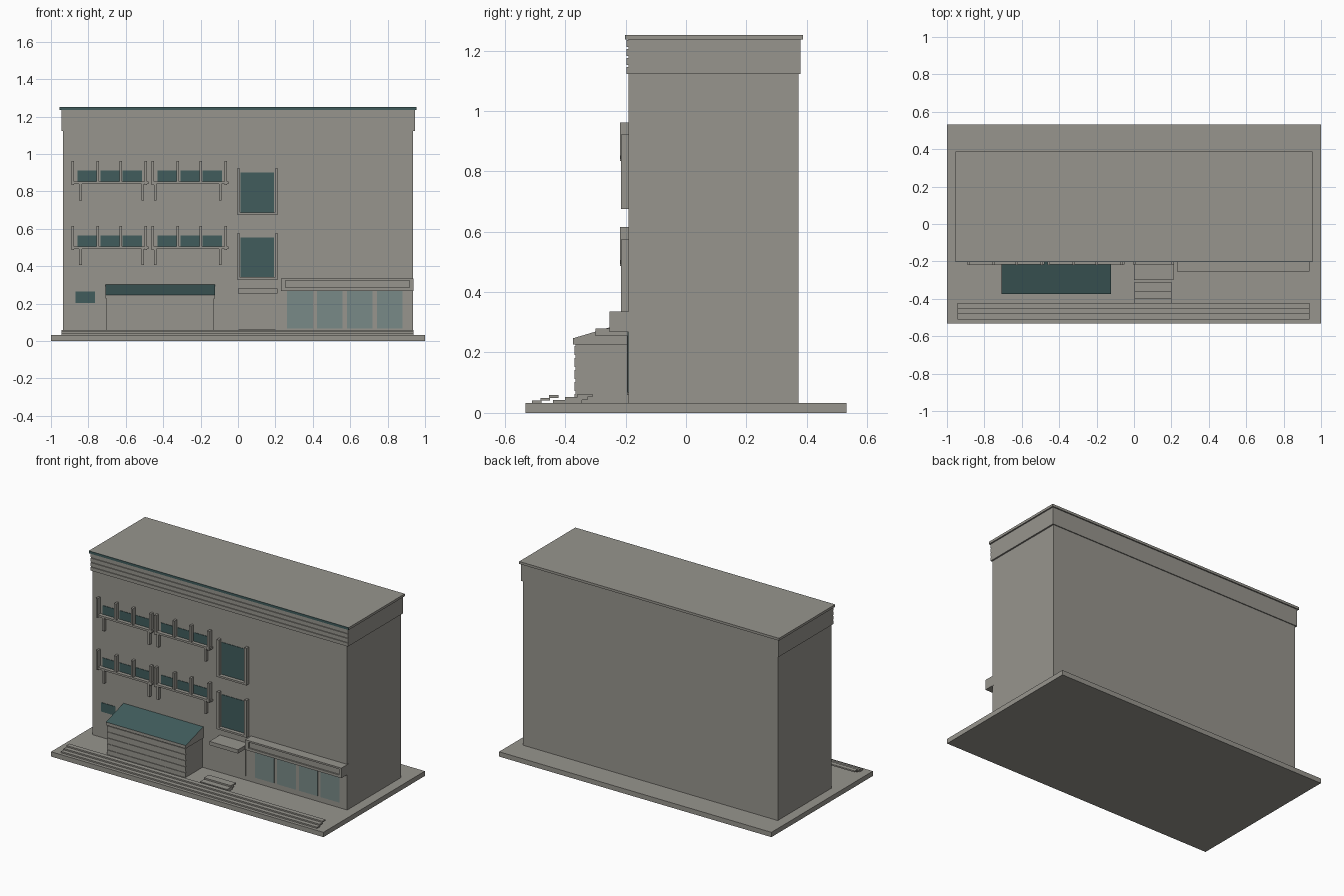
import bpy, bmesh

if "Cube" in bpy.data.objects:
    bpy.data.objects.remove(bpy.data.objects["Cube"])


def material(name, rgb):
    m = bpy.data.materials.new(name)
    m.diffuse_color = (*rgb, 1)
    m.use_nodes = True
    m.node_tree.nodes["Principled BSDF"].inputs["Base Color"].default_value = m.diffuse_color
    return m


STONE = material("warm grey stone", (0.31, 0.30, 0.27))
TEAL = material("dark teal", (0.052, 0.108, 0.108))
GLASS = material("pale shop glass", (0.19, 0.255, 0.245))


def boxes(name, items, mat=STONE):
    """One object from boxes given as (x0, x1, y0, y1, z0, z1)."""
    bm = bmesh.new()
    for x0, x1, y0, y1, z0, z1 in items:
        v = [bm.verts.new((x, y, z)) for z in (z0, z1)
             for x, y in ((x0, y0), (x1, y0), (x1, y1), (x0, y1))]
        bm.faces.new(v[3::-1])
        bm.faces.new(v[4:])
        for i in range(4):
            j = (i + 1) % 4
            bm.faces.new((v[i], v[j], v[j + 4], v[i + 4]))
    return finish(name, bm, mat)


def finish(name, bm, *mats):
    me = bpy.data.meshes.new(name)
    bm.to_mesh(me)
    bm.free()
    for m in mats:
        me.materials.append(m)
    ob = bpy.data.objects.new(name, me)
    bpy.context.collection.objects.link(ob)
    return ob


def prism(name, profile, x0, x1, *mats):
    """Extrude a (y, z) profile along x."""
    bm = bmesh.new()
    a = [bm.verts.new((x0, y, z)) for y, z in profile]
    b = [bm.verts.new((x1, y, z)) for y, z in profile]
    bm.faces.new(a)
    bm.faces.new(b[::-1])
    for i in range(len(a)):
        j = (i + 1) % len(a)
        bm.faces.new((a[i], b[i], b[j], a[j]))
    bmesh.ops.recalc_face_normals(bm, faces=bm.faces)
    return finish(name, bm, *mats)


WALL = -0.19   # front wall plane

# Plinth and main block
boxes("plinth", [(-1, 1, -0.532, 0.532, 0, 0.032)])
boxes("main_block", [(-0.935, 0.935, WALL, 0.373, 0.032, 1.13)])

# Parapet with shallow grooves along the front, and the roof slab
boxes("parapet", [(-0.945, 0.945, -0.191, 0.379, 1.122, 1.237)])
boxes("parapet_bands", [(-0.945, 0.945, -0.197, -0.19, z, z + 0.023)
                        for z in (1.122, 1.152, 1.182, 1.212)])
boxes("roof_slab", [(-0.954, 0.954, -0.2, 0.387, 1.236, 1.252)])
boxes("roof_front_trim", [(-0.954, 0.954, -0.202, -0.2, 1.236, 1.252)], TEAL)

# Two rows of balcony windows in two bays
for floor, dz in (("lower", 0), ("upper", 0.347)):
    panes, posts, sills, brackets = [], [], [], []
    for x in (-0.884, -0.456):
        for a, b in ((0.025, 0.13), (0.148, 0.254), (0.266, 0.37)):
            panes.append((x + a, x + b, WALL - 0.003, WALL, 0.5 + dz, 0.564 + dz))
        for k, px in enumerate((0, 0.134, 0.257, 0.39)):
            low = 0.487 if k in (0, 3) else 0.505
            posts.append((x + px - 0.007, x + px + 0.007, -0.219, WALL,
                          low + dz, 0.615 + dz))
        sills.append((x, x + 0.405, -0.217, WALL, 0.493 + dz, 0.506 + dz))
        for px in (0.042, 0.375 if x < -0.5 else 0.362):
            brackets.append((x + px - 0.007, x + px + 0.007, -0.212, WALL,
                             0.405 + dz, 0.494 + dz))
    brackets[2] = (-0.45, -0.436) + brackets[2][2:]
    boxes(floor + "_window_panes", panes, TEAL)
    boxes(floor + "_window_posts", posts)
    boxes(floor + "_window_sills", sills)
    boxes(floor + "_window_brackets", brackets)

    # Tall stair window
    z = 0.328 + dz
    boxes(floor + "_stair_window", [(0.014, 0.192, WALL - 0.003, WALL, z + 0.013, z + 0.226)], TEAL)
    boxes(floor + "_stair_frame", [
        (-0.006, 0.01, -0.216, WALL, z, z + 0.247),
        (0.197, 0.213, -0.216, WALL, z, z + 0.247),
        (0.01, 0.197, -0.216, WALL, z, z + 0.012)])

# Small side window
boxes("small_window", [(-0.87, -0.765, WALL - 0.003, WALL, 0.204, 0.264)], TEAL)

# Front annex with thin slats and sloping roof
boxes("annex_walls", [(-0.703, -0.127, -0.366, WALL, 0.032, 0.23)])
boxes("annex_slats", [(-0.703, -0.127, -0.37, -0.366, z, z + 0.03)
                      for z in (0.032, 0.072, 0.112, 0.152, 0.192)])
roof = prism("annex_roof", [(-0.374, 0.227), (-0.374, 0.247), (WALL, 0.302), (WALL, 0.227)],
             -0.708, -0.122, STONE, TEAL)
for p in roof.data.polygons:
    if p.normal.z > 0.5:
        p.material_index = 1

# Entrance door, canopy and steps
boxes("door", [(0.022, 0.192, WALL - 0.006, WALL, 0.06, 0.257)])
boxes("door_canopy", [(0, 0.21, -0.3, WALL, 0.255, 0.28)])
boxes("door_steps", [(0.002, 0.2, -0.44 + 0.04 * k, -0.345 + 0.018 * k,
                      0.032 + 0.01 * k, 0.042 + 0.01 * k) for k in range(3)])

# Long front steps
boxes("front_steps", [(-0.943, 0.938, -0.51 + 0.028 * k, -0.479 + 0.028 * k,
                       0.032 + 0.009 * k, 0.041 + 0.009 * k) for k in range(3)])

# Shop sign box with raised rim, and shop windows
boxes("shop_sign_box", [(0.23, 0.937, -0.245, -0.175, 0.268, 0.335)])
boxes("shop_sign_rim", [(0.23, 0.937, -0.254, -0.245, 0.268, 0.285),
                        (0.23, 0.937, -0.254, -0.245, 0.324, 0.335),
                        (0.23, 0.255, -0.254, -0.245, 0.285, 0.324),
                        (0.918, 0.937, -0.254, -0.245, 0.285, 0.324)])
boxes("shop_windows", [(0.262 + 0.16 * k, 0.4 + 0.16 * k, WALL - 0.004, WALL, 0.068, 0.272)
                       for k in range(4)], GLASS)
